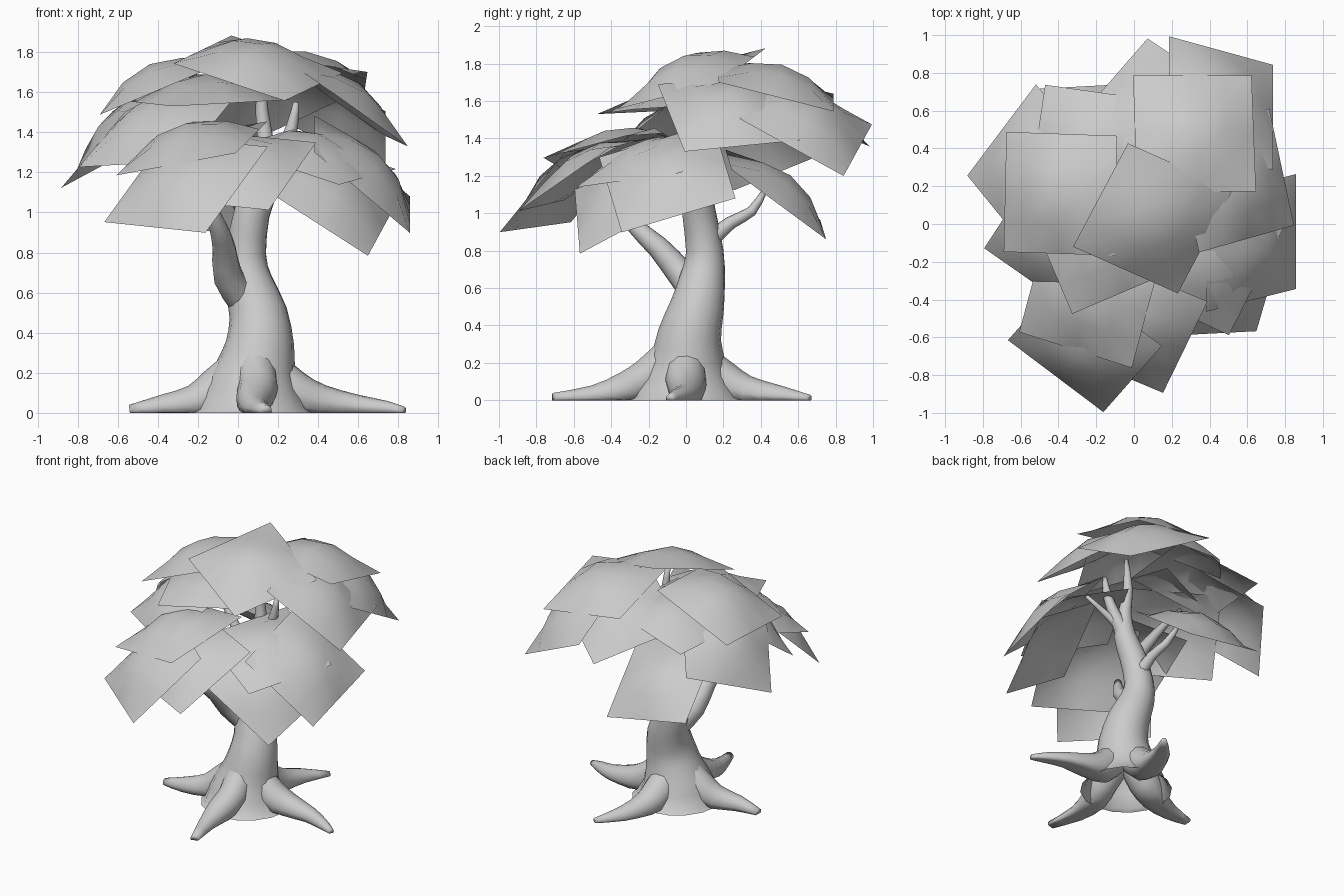
import bpy
import bmesh
from math import radians, cos, sin, pi
from mathutils import Vector

default_cube = bpy.data.objects.get("Cube")
if default_cube:
    bpy.data.objects.remove(default_cube, do_unlink=True)

# One plain grey for bark and foliage
grey = bpy.data.materials.new("plain_grey")
grey.use_nodes = True
colour = (.6, .6, .6, 1)
grey.diffuse_color = colour
shader = next(n for n in grey.node_tree.nodes if n.type == "BSDF_PRINCIPLED")
shader.inputs["Base Color"].default_value = colour
shader.inputs["Roughness"].default_value = .9


def finish(name, bm):
    """Turn a bmesh into a smooth shaded object."""
    mesh = bpy.data.meshes.new(name)
    for face in bm.faces:
        face.smooth = True
    bm.to_mesh(mesh)
    bm.free()
    mesh.materials.append(grey)
    obj = bpy.data.objects.new(name, mesh)
    bpy.context.scene.collection.objects.link(obj)
    return obj


def spline(points, steps):
    """Smooth a list of (x, y, z, radius) points."""
    points = [Vector(p) for p in points]
    padded = [points[0]] + points + [points[-1]]
    path = []
    for a, b, c, d in zip(padded, padded[1:], padded[2:], padded[3:]):
        for i in range(steps):
            t = i / steps
            path.append(b + (c - a) * t / 2
                        + (a * 2 - b * 5 + c * 4 - d) * t * t / 2
                        + (b * 3 - a - c * 3 + d) * t ** 3 / 2)
    return path + [points[-1]]


def limb(name, points, sides=12, steps=2):
    """Tapered tube along a smoothed path, trimmed flat at the ground."""
    bm = bmesh.new()
    path = spline(points, steps)
    side = None
    rings = []
    for i, point in enumerate(path):
        before, after = path[max(i - 1, 0)], path[min(i + 1, len(path) - 1)]
        along = (after - before).to_3d().normalized()
        if side is None:
            side = along.orthogonal()
        side = (side - along * side.dot(along)).normalized()
        up = along.cross(side)
        ring = []
        for k in range(sides):
            angle = 2 * pi * k / sides
            spot = point.to_3d() + point.w * (side * cos(angle) + up * sin(angle))
            spot.z = max(spot.z, 0)
            ring.append(bm.verts.new(spot))
        rings.append(ring)
    for low, high in zip(rings, rings[1:]):
        for k in range(sides):
            n = (k + 1) % sides
            bm.faces.new((low[k], low[n], high[n], high[k]))
    bm.faces.new(rings[-1])
    bmesh.ops.recalc_face_normals(bm, faces=bm.faces)
    return finish(name, bm)


def leaf_card(name, x, y, z, heading, slope_x, slope_y, size=.635, bulge=.13, cuts=4):
    """Square sheet on a sloped plane, domed in the middle with straight edges."""
    normal = Vector((-slope_x, -slope_y, 1)).normalized()
    a = radians(heading)
    u = Vector((cos(a), sin(a), slope_x * cos(a) + slope_y * sin(a))).normalized()
    v = normal.cross(u)
    bm = bmesh.new()
    bmesh.ops.create_grid(bm, x_segments=cuts, y_segments=cuts, size=1)
    for vert in bm.verts:
        s, t = vert.co.x, vert.co.y
        dome = bulge * (1 - s * s) * (1 - t * t)
        vert.co = Vector((x, y, z)) + (u * s + v * t) * size / 2 + normal * dome
    return finish(name, bm)


# Trunk, leaning and narrowing towards the crown
limb("trunk", [
    (.07, 0, -.05, .31), (.07, 0, .1, .25), (.09, .01, .22, .2), (.11, .02, .35, .17),
    (.1, .06, .5, .145), (.05, .09, .66, .12), (.04, .1, .8, .1), (.07, .07, 1, .09),
    (.13, .06, 1.15, .075), (.14, .07, 1.32, .045), (.12, .08, 1.5, .033),
    (.11, .05, 1.75, .015)], sides=16)

# Roots spreading along the ground
limb("left_root", [
    (.15, 0, .22, .1), (.28, 0, .1, .11), (.42, .01, .05, .09),
    (.6, 0, .03, .06), (.74, -.05, .02, .04), (.83, -.09, .01, .02)])
limb("right_root", [
    (0, 0, .22, .1), (-.1, -.01, .12, .11), (-.22, -.04, .05, .09),
    (-.38, -.08, .03, .06), (-.54, -.08, .01, .03)])
limb("front_root", [
    (.08, -.06, .26, .1), (.1, -.2, .13, .1), (.08, -.33, .06, .09),
    (.09, -.5, .02, .06), (.14, -.71, .01, .03)])
limb("back_root", [
    (.08, .06, .22, .1), (.09, .2, .1, .11), (.12, .33, .04, .09),
    (.18, .5, .02, .06), (.29, .66, .01, .02)])

# Branches reaching into the foliage
limb("front_branch", [
    (.03, .06, .56, .08), (-.05, -.03, .68, .075), (-.07, -.15, .82, .06),
    (-.1, -.27, .93, .045), (-.16, -.36, 1.08, .025)], sides=10)
limb("back_branch", [
    (.06, .12, .85, .05), (.04, .24, .95, .035), (.01, .35, 1.01, .028),
    (-.03, .42, 1.12, .015)], sides=8)
limb("left_branch", [
    (.13, .06, 1.15, .06), (.22, .05, 1.3, .04), (.27, .04, 1.43, .03),
    (.29, .04, 1.55, .015)], sides=8)
limb("side_branch", [
    (.13, .06, 1.18, .04), (.25, .03, 1.27, .025), (.42, 0, 1.38, .012)], sides=8)
limb("right_branch", [
    (.08, .08, .95, .05), (-.05, .1, 1.15, .04), (-.17, .12, 1.32, .025),
    (-.29, .14, 1.47, .015)], sides=8)

# Foliage sheets: centre, heading, slope across, slope in depth
foliage = {
    "crown_top": (.1, .03, 1.72, -24, -.18, .35),
    "crown_back_left": (.32, .48, 1.67, 0, -.15, -.26),
    "crown_back_right": (-.21, .38, 1.56, -8, .2, -.08),
    "crown_right": (-.39, .16, 1.62, -2, .42, .02),
    "crown_front": (-.16, -.06, 1.56, 23, .03, .06),
    "crown_left": (.53, .23, 1.54, 102, -.7, -.05),
    "back_left_upper": (.46, .64, 1.49, 90, -.65, -.55),
    "back_upper": (.12, .59, 1.57, 49, .11, -.53),
    "back_lower": (-.14, .48, 1.1, 3, -.13, -.76),
    "right_rear": (-.54, .3, 1.41, 53, .87, -.25),
    "right_middle": (-.39, -.09, 1.42, -35, .43, .53),
    "front_right_lower": (-.26, -.63, 1.14, -37, .49, .79),
    "front_right_upper": (-.23, -.37, 1.32, 75, .25, .2),
    "front_middle": (-.02, -.53, 1.21, 64, .16, .62),
    "front_left_lower": (.46, -.31, 1.1, 3, -.68, .73),
    "front_left_upper": (.37, -.18, 1.27, 63, -.22, .25),
    "left_lower": (.62, -.1, 1.19, 90, -.92, .3),
}
for place, layout in foliage.items():
    leaf_card("leaf_sheet_" + place, *layout)
